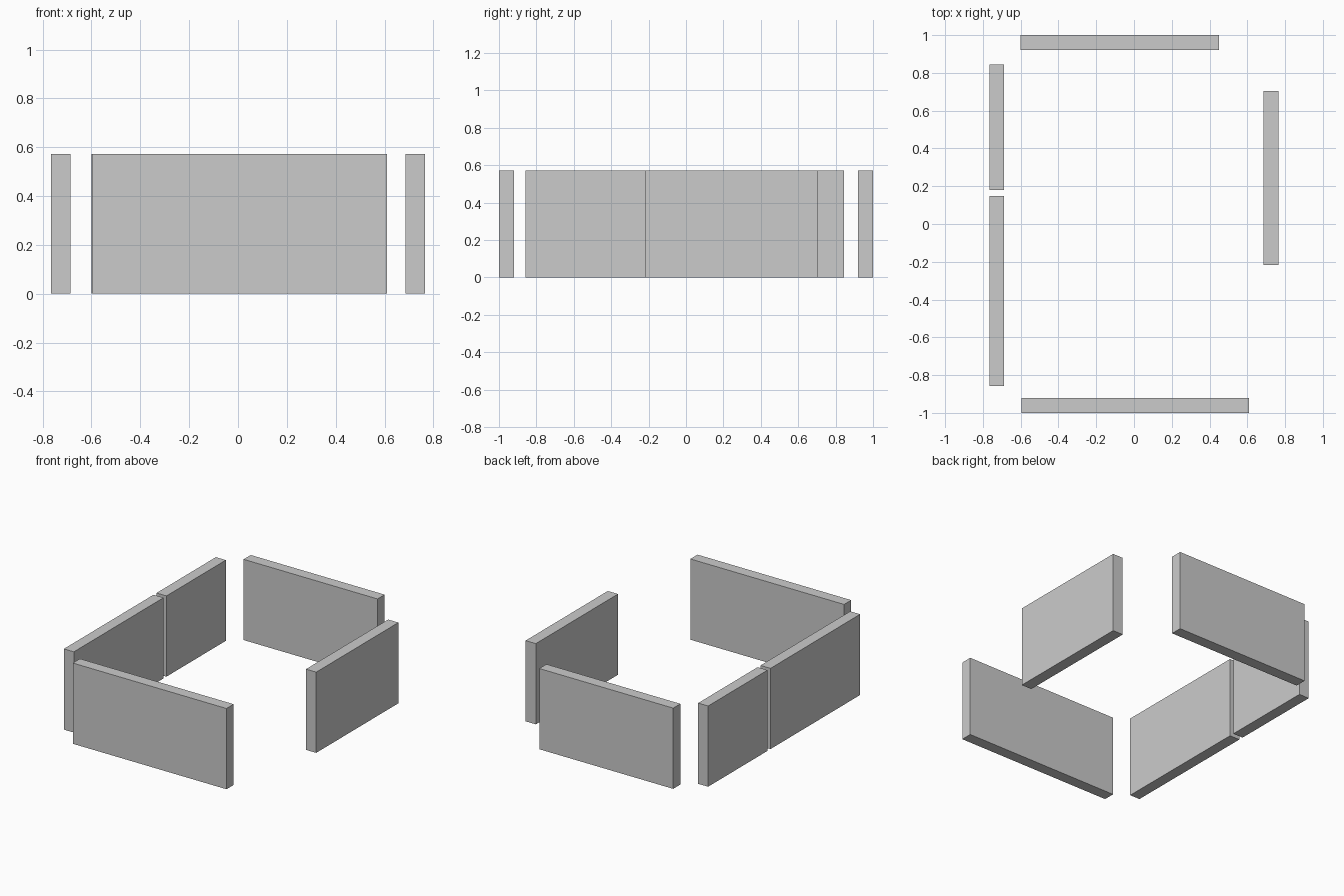
import bpy

if "Cube" in bpy.data.objects:
    bpy.data.objects.remove(bpy.data.objects["Cube"])

HEIGHT = 0.572


def wall(name, x0, x1, y0, y1):
    """Upright slab standing on the ground, given by its plan extents."""
    bpy.ops.mesh.primitive_cube_add(
        size=1, location=((x0 + x1) / 2, (y0 + y1) / 2, HEIGHT / 2))
    ob = bpy.context.object
    ob.name = ob.data.name = name
    ob.scale = (x1 - x0, y1 - y0, HEIGHT)
    bpy.ops.object.transform_apply(location=False, rotation=False, scale=True)


# Front and back walls
wall("front_wall", -0.595, 0.61, -1.0, -0.92)
wall("back_wall", -0.60, 0.45, 0.92, 1.0)

# Left side: two walls with a narrow gap
wall("left_wall_front", -0.765, -0.687, -0.857, 0.147)
wall("left_wall_back", -0.765, -0.687, 0.18, 0.845)

# Right side: one wall
wall("right_wall", 0.685, 0.765, -0.217, 0.703)
